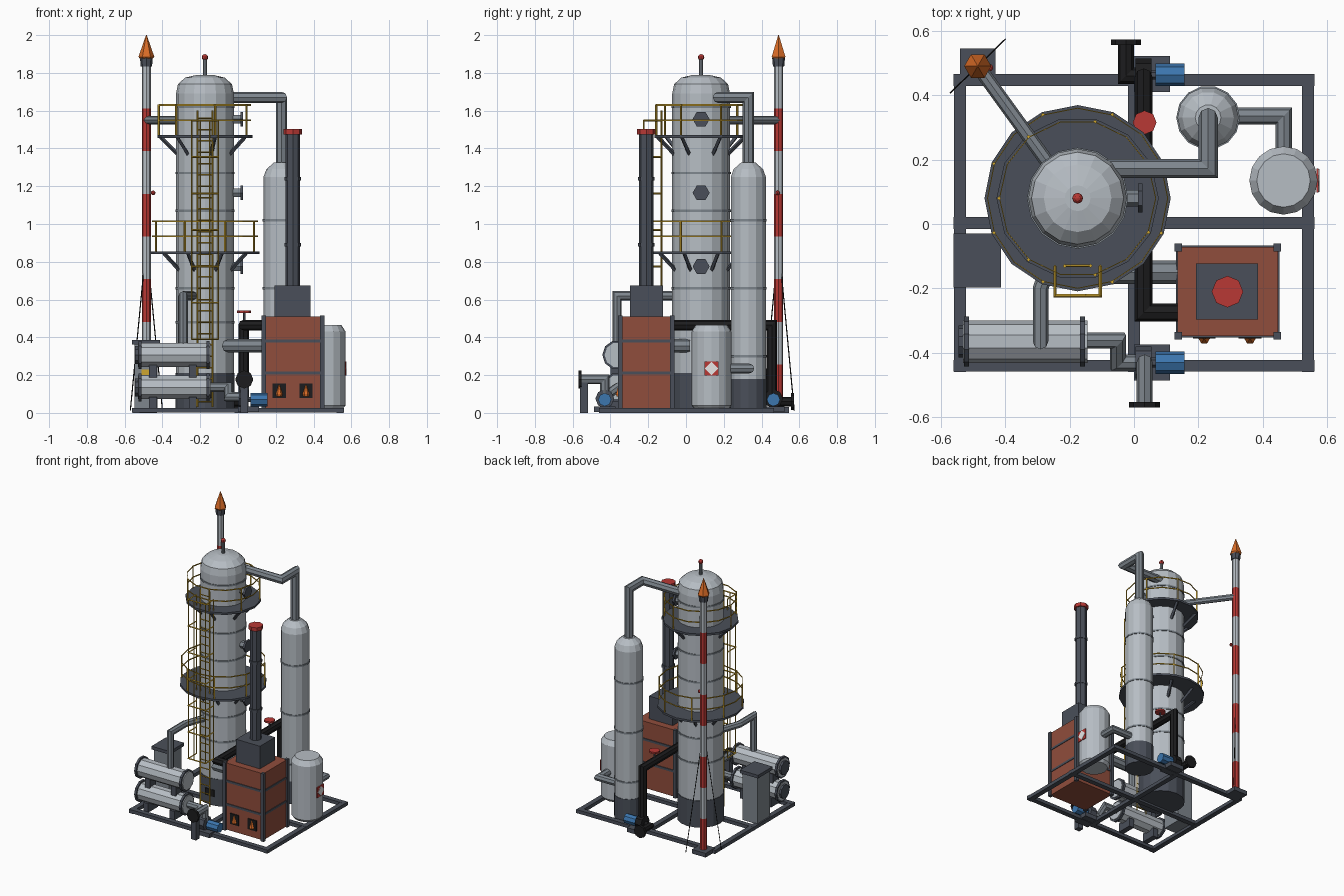
import bpy, bmesh
from math import pi, sin, cos
from mathutils import Vector

cube = bpy.data.objects.get("Cube")
if cube:
    bpy.data.objects.remove(cube, do_unlink=True)


def material(name, *rgb):
    m = bpy.data.materials.new(name)
    m.use_nodes = True
    m.diffuse_color = (*rgb, 1)
    m.node_tree.nodes["Principled BSDF"].inputs["Base Color"].default_value = (*rgb, 1)
    return m


LIGHT = material("light_metal", .47, .51, .55)
PIPE = material("pipe_grey", .21, .24, .27)
DARK = material("dark_steel", .068, .078, .1)
BRICK = material("brick", .28, .075, .045)
RED = material("signal_red", .48, .04, .035)
ORANGE = material("flame_orange", .7, .15, .02)
BLUE = material("motor_blue", .045, .18, .42)
YELLOW = material("safety_yellow", .62, .38, .03)
BLACK = material("black_pipe", .012, .012, .013)
WHITE = material("sign_white", .8, .8, .8)


def skin(name, mat, rings, closed=False):
    """Join rings of points into a mesh, capping the ends unless closed."""
    bm = bmesh.new()
    loops = [[bm.verts.new(p) for p in ring] for ring in rings]
    n = len(loops[0])
    pairs = list(zip(loops, loops[1:])) + ([(loops[-1], loops[0])] if closed else [])
    for a, b in pairs:
        for i in range(n):
            j = (i + 1) % n
            bm.faces.new((a[i], a[j], b[j], b[i]))
    if not closed:
        bm.faces.new(loops[0])
        bm.faces.new(loops[-1])
    bmesh.ops.recalc_face_normals(bm, faces=bm.faces)
    me = bpy.data.meshes.new(name)
    bm.to_mesh(me)
    bm.free()
    me.materials.append(mat)
    ob = bpy.data.objects.new(name, me)
    bpy.context.collection.objects.link(ob)
    return ob


def box(name, mat, x, y, z):
    corners = ((0, 0), (1, 0), (1, 1), (0, 1))
    return skin(name, mat, [[(x[i], y[j], h) for i, j in corners] for h in z])


def lathe(name, mat, centre, profile, n=16, closed=False):
    cx, cy = centre
    return skin(name, mat, [[(cx + r * cos(2 * pi * i / n), cy + r * sin(2 * pi * i / n), z)
                             for i in range(n)] for r, z in profile], closed)


def tube(name, mat, path, r, n=8):
    """Sweep a polygon along a path with mitred corners."""
    pts = [Vector(p) for p in path]
    dirs = [(b - a).normalized() for a, b in zip(pts, pts[1:])]
    d = dirs[0]
    u = Vector((1, 0, 0)) if abs(d.z) > .9 else d.cross(Vector((0, 0, 1))).normalized()
    v = d.cross(u)
    rings = [[pts[0] + r * (u * cos(2 * pi * i / n) + v * sin(2 * pi * i / n)) for i in range(n)]]
    for k, d in enumerate(dirs):
        normal = d + dirs[min(k + 1, len(dirs) - 1)]
        rings.append([q + d * ((pts[k + 1] - q).dot(normal) / d.dot(normal)) for q in rings[-1]])
    return skin(name, mat, rings)


def ball(name, mat, x, y, z, r):
    return lathe(name, mat, (x, y), [(r * max(sin(pi * k / 6), .05), z - r * cos(pi * k / 6))
                                     for k in range(7)], 8)


# Base frame and pads
for x in (-.54, 0, .54):
    box("frame_long_beam", DARK, (x - .018, x + .018), (-.46, .465), (0, .025))
for y in (-.44, .003, .447):
    box("frame_cross_beam", DARK, (-.56, .56), (y - .018, y + .018), (.001, .026))
for y in (-.43, .465):
    box("pump_pad", DARK, (0, .112), (y - .056, y + .056), (.004, .035))
box("flare_pad", DARK, (-.54, -.43), (.435, .545), (0, .03))

# Main column
CX, CY = MAIN = (-.175, .08)
lathe("column_skirt", DARK, MAIN, [(.157, .015), (.157, .21)])
lathe("column_shell", LIGHT, MAIN, [(.153, .21), (.153, 1.69), (.143, 1.74), (.105, 1.775), (.04, 1.79)])
for z in (.48, .66, 1.07, 1.27, 1.62):
    lathe("column_seam", PIPE, MAIN, [(.157, z - .006), (.157, z + .006)])
tube("top_vent", PIPE, [(CX, CY, 1.78), (CX, CY, 1.88)], .011)
ball("vent_cap", RED, CX, CY, 1.882, .017)
for z in (.775, 1.165, 1.555):
    tube("manway_neck", PIPE, [(-.05, CY, z), (.015, CY, z)], .026, 6)
    tube("manway_cover", DARK, [(.012, CY, z), (.027, CY, z)], .045, 6)
box("skirt_hatch", BLACK, (-.21, -.14), (-.079, -.072), (.08, .13))

# Ring platforms with rails, posts and brackets
for radius, floor, count in ((.289, .85, 8), (.252, 1.465, 7)):
    lathe("platform_floor", DARK, MAIN, [(radius, floor - .01), (radius, floor + .005)], count * 2)
    rail = radius - .008
    for h in (.085, .165):
        lathe("platform_rail", YELLOW, MAIN, [(rail, floor + h - .004), (rail, floor + h + .004),
              (rail - .003, floor + h + .004), (rail - .003, floor + h - .004)], count * 2, True)
    for k in range(count):
        a = pi / count * (2 * k + 1)
        c, s = cos(a), sin(a)
        tube("rail_post", YELLOW, [(CX + rail * c, CY + rail * s, floor),
                                   (CX + rail * c, CY + rail * s, floor + .168)], .006, 4)
        tube("platform_bracket", DARK, [(CX + .145 * c, CY + .145 * s, floor - .095),
                                        (CX + .235 * c, CY + .235 * s, floor - .005)], .011, 4)

# Caged ladder
for side in (-1, 1):
    x = CX + side * .04
    tube("ladder_rail", YELLOW, [(x, -.13, .03), (x, -.13, 1.6)], .006, 4)
    for dx, y in ((.07, -.13), (.07, -.223), (.025, -.223)):
        x = CX + side * dx
        tube("cage_bar", YELLOW, [(x, y, .39), (x, y, 1.55)], .004, 4)
for k in range(26):
    z = .06 + k * .06
    tube("ladder_rung", YELLOW, [(CX - .04, -.13, z), (CX + .04, -.13, z)], .004, 4)
for k in range(7):
    z = .39 + k * .193
    tube("cage_hoop", YELLOW, [(CX - .07, -.13, z), (CX - .07, -.223, z),
                               (CX + .07, -.223, z), (CX + .07, -.13, z)], .005, 4)

# Second column and overhead line
SIDE = (.23, .33)
lathe("side_column_skirt", DARK, SIDE, [(.098, .015), (.098, .18)], 14)
lathe("side_column_shell", LIGHT, SIDE, [(.095, .18), (.095, 1.25), (.08, 1.29), (.04, 1.325)], 14)
for z in (.3, .66, 1.02):
    lathe("side_column_seam", PIPE, SIDE, [(.099, z - .006), (.099, z + .006)], 14)
tube("overhead_pipe", PIPE, [(-.1, .172, 1.67), (.23, .172, 1.67), (.23, .33, 1.67), (.23, .33, 1.3)], .03, 8)

# Storage drum with warning sign
DRUM = (.464, .135)
lathe("drum_shell", LIGHT, DRUM, [(.09, .02), (.106, .04), (.106, .43), (.083, .465)])
tube("drum_pipe", PIPE, [(.3, .335, .235), (.465, .335, .235), (.465, .2, .235)], .026)
box("warning_sign", RED, (.567, .573), (.097, .173), (.197, .273))
tube("sign_diamond", WHITE, [(.572, .135, .235), (.575, .135, .235)], .036, 4)

# Furnace
box("furnace_body", BRICK, (.135, .447), (-.348, -.072), (.025, .51))
for x in (.137, .445):
    for y in (-.347, -.073):
        box("furnace_post", DARK, (x - .012, x + .012), (y - .012, y + .012), (.02, .515))
for z in (.21, .38):
    box("furnace_band", DARK, (.131, .451), (-.353, -.067), (z - .008, z + .008))
for x in (.218, .36):
    box("burner_door", BLACK, (x - .035, x + .035), (-.355, -.345), (.078, .155))
    lathe("burner_flame", ORANGE, (x, -.355), [(.014, .088), (.018, .1), (.002, .148)], 6)
box("furnace_hood", DARK, (.193, .385), (-.297, -.123), (.51, .675))
STACK = (.29, -.21)
lathe("furnace_stack", DARK, STACK, [(.039, .67), (.039, 1.485)], 8)
for z in (.89, 1.24):
    lathe("stack_band", DARK, STACK, [(.044, z - .01), (.044, z + .01)], 8)
lathe("stack_cap", RED, STACK, [(.049, 1.475), (.049, 1.502)], 8)
tube("furnace_duct", PIPE, [(.14, -.15, .355), (-.05, -.15, .355), (-.05, .02, .355)], .036)

# Black feed line with valve
tube("feed_pipe", BLACK, [(.03, .455, .07), (.03, .455, .465), (.03, -.275, .465), (.14, -.275, .465)], .028)
tube("valve_stem", DARK, [(.033, .315, .48), (.033, .315, .535)], .007, 6)
lathe("valve_wheel", RED, (.033, .315), [(.037, .53), (.037, .542)], 8)

# Pumps
for y in (-.43, .463):
    tube("pump_motor", BLUE, [(.066, y, .07), (.157, y, .07)], .035)
    tube("pump_casing", BLACK if y > 0 else DARK, [(.005, y, .075), (.055, y, .075)], .05)
    tube("pump_shaft", DARK, [(.04, y, .07), (.08, y, .07)], .015, 6)
tube("suction_pipe", BLACK, [(.02, .46, .06), (-.025, .46, .06), (-.025, .565, .06)], .025)
tube("suction_flange", BLACK, [(-.025, .555, .06), (-.025, .572, .06)], .046)
tube("discharge_pipe", PIPE, [(.033, -.43, .08), (.033, -.43, .177), (.033, -.56, .177)], .025)
tube("discharge_flange", BLACK, [(.033, -.552, .177), (.033, -.57, .177)], .048)
box("discharge_support", DARK, (.013, .053), (-.56, -.52), (0, .16))
tube("transfer_pipe", PIPE, [(-.17, -.362, .135), (-.05, -.362, .135), (-.05, -.43, .085), (.02, -.43, .085)], .025)

# Heat exchangers
for z in (.135, .307):
    tube("exchanger_shell", LIGHT, [(-.53, -.365, z), (-.145, -.365, z)], .066, 10)
    for x in (-.52, -.16):
        tube("exchanger_flange", DARK, [(x - .008, -.365, z), (x + .008, -.365, z)], .078, 10)
    tube("exchanger_head", DARK, [(-.545, -.365, z), (-.52, -.365, z)], .05, 10)
for x in (-.45, -.24):
    box("exchanger_saddle", DARK, (x - .02, x + .02), (-.42, -.31), (.02, .085))
    box("exchanger_spacer", DARK, (x - .02, x + .02), (-.4, -.33), (.18, .26))
tube("exchanger_pipe", PIPE, [(-.29, -.365, .35), (-.29, -.365, .62), (-.29, -.2, .62), (-.23, -.03, .62)], .024)

# Control cabinet
box("cabinet_body", PIPE, (-.548, -.425), (-.185, -.042), (.02, .365))
box("cabinet_lid", DARK, (-.56, -.413), (-.197, -.03), (.362, .385))
box("cabinet_label", YELLOW, (-.512, -.46), (-.19, -.183), (.2, .23))

# Flare pole with striped bands, tip, wires and link
FX, FY = FLARE = (-.485, .49)
for k in range(8):
    z = .03 + k * .226
    lathe("flare_band", LIGHT if k % 2 else RED, FLARE, [(.024, z), (.024, z + .226)], 8)
lathe("flare_collar", DARK, FLARE, [(.03, 1.835), (.034, 1.88)], 8)
lathe("flare_flame", ORANGE, FLARE, [(.034, 1.875), (.042, 1.885), (.016, 1.96), (.002, 2)], 6)
ball("flare_lamp", RED, FX + .036, FY - .005, 1.165, .012)
for s in (-1, 1):
    tube("guy_wire", BLACK, [(FX, FY, .9), (FX + s * .085, FY + s * .083, .012)], .003, 4)
tube("flare_link", PIPE, [(-.26, .18, 1.55), (FX, FY, 1.55)], .022)
